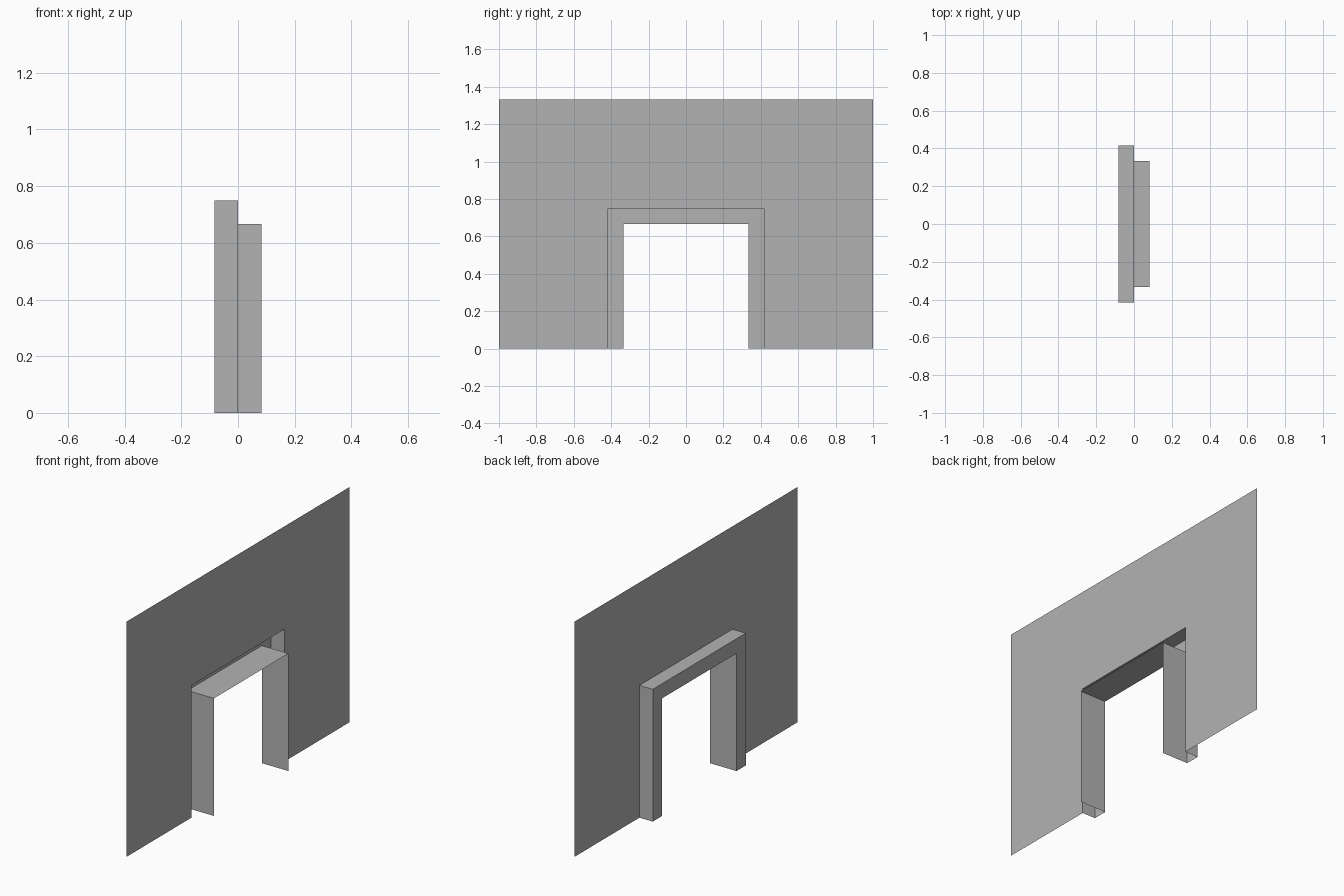
import bpy
import bmesh

cube = bpy.data.objects.get("Cube")
if cube:
    bpy.data.objects.remove(cube, do_unlink=True)

GREY = 0.45
plaster = bpy.data.materials.new("plain_grey")
plaster.use_nodes = True
plaster.diffuse_color = (GREY, GREY, GREY, 1)
bsdf = plaster.node_tree.nodes["Principled BSDF"]
bsdf.inputs["Base Color"].default_value = (GREY, GREY, GREY, 1)
bsdf.inputs["Roughness"].default_value = 0.9

DEPTH = 1 / 12           # how far the frame stands out on each side
WALL = (1.0, 4 / 3)      # half width and height
OUTER = (5 / 12, 0.75)
INNER = (1 / 3, 2 / 3)


def arch(size, x):
    """Square arch outline, from one foot over the top to the other."""
    half, top = size
    return [(x, -half, 0), (x, -half, top), (x, half, top), (x, half, 0)]


def sheet(name, start, end):
    """Thin open sheet spanning two arch outlines."""
    bm = bmesh.new()
    a = [bm.verts.new(p) for p in start]
    b = [bm.verts.new(p) for p in end]
    for i in range(len(a) - 1):
        bm.faces.new((a[i], a[i + 1], b[i + 1], b[i]))
    mesh = bpy.data.meshes.new(name)
    bm.to_mesh(mesh)
    bm.free()
    mesh.materials.append(plaster)
    obj = bpy.data.objects.new(name, mesh)
    bpy.context.collection.objects.link(obj)
    return obj


# Wall with the doorway opening
sheet("wall", arch(WALL, 0), arch(OUTER, 0))
# Raised door frame: outer edge, then face
sheet("frame_outer_edge", arch(OUTER, 0), arch(OUTER, -DEPTH))
sheet("frame_face", arch(OUTER, -DEPTH), arch(INNER, -DEPTH))
# Lining that runs through the opening to the other side
sheet("doorway_lining", arch(INNER, -DEPTH), arch(INNER, DEPTH))
